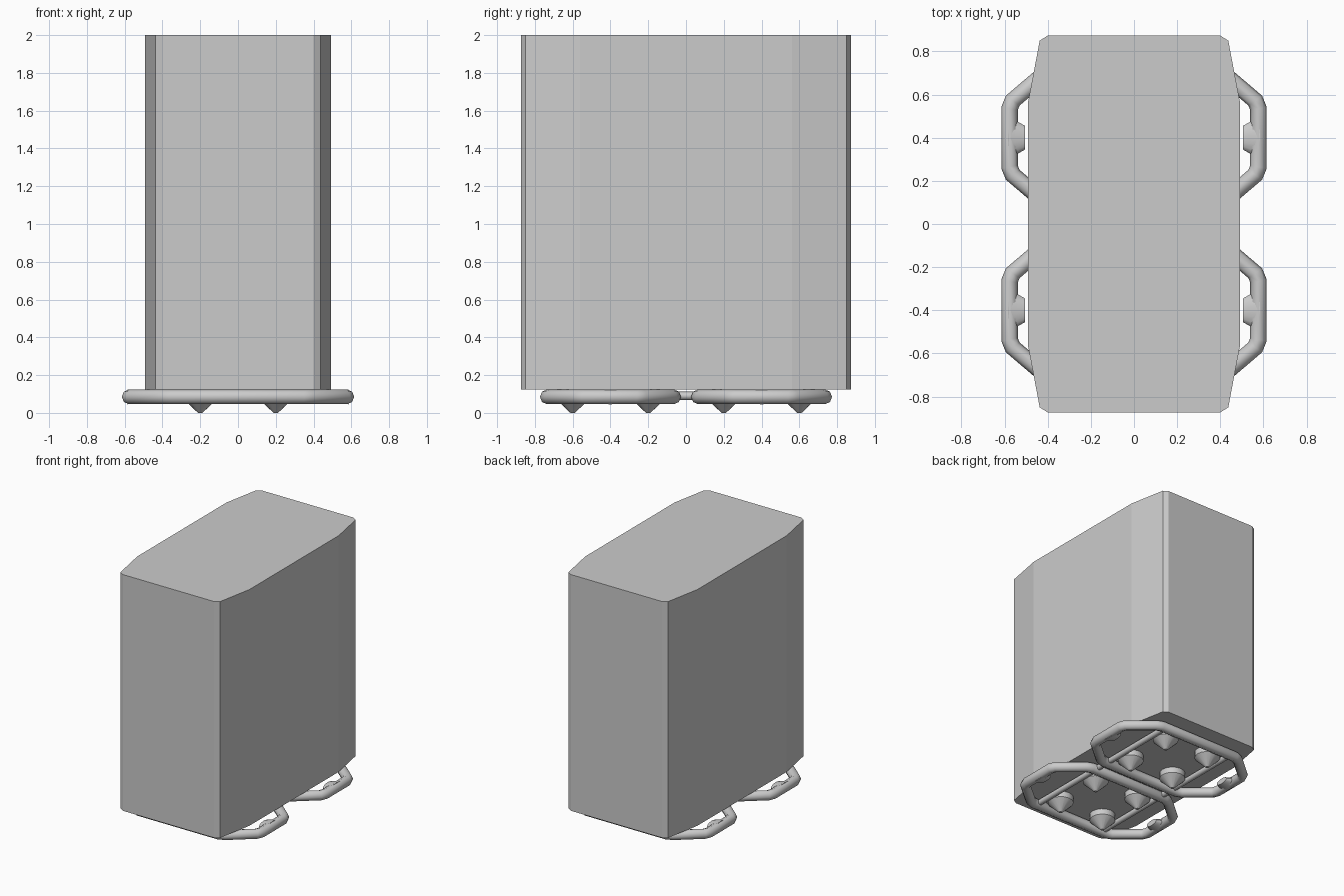
import bpy, bmesh, math
from mathutils import Matrix

if "Cube" in bpy.data.objects:
    bpy.data.objects.remove(bpy.data.objects["Cube"])


def finish(bm, name, smooth=True):
    bmesh.ops.recalc_face_normals(bm, faces=bm.faces)
    me = bpy.data.meshes.new(name)
    bm.to_mesh(me)
    bm.free()
    ob = bpy.data.objects.new(name, me)
    bpy.context.collection.objects.link(ob)
    if smooth:
        bpy.ops.object.select_all(action='DESELECT')
        ob.select_set(True)
        bpy.context.view_layer.objects.active = ob
        bpy.ops.object.shade_smooth_by_angle(angle=math.radians(40))
    return ob


def tube(name, points, radius, closed):
    cu = bpy.data.curves.new(name, 'CURVE')
    cu.dimensions = '3D'
    cu.bevel_depth = radius
    cu.bevel_resolution = 2
    cu.use_fill_caps = True
    sp = cu.splines.new('POLY')
    sp.points.add(len(points) - 1)
    for p, co in zip(sp.points, points):
        p.co = (*co, 1)
    sp.use_cyclic_u = closed
    ob = bpy.data.objects.new(name, cu)
    bpy.context.collection.objects.link(ob)
    return ob


# Tall block with tapered, chamfered ends
quarter = [(0.492, 0.56), (0.437, 0.85), (0.40, 0.873)]
outline = quarter + [(-x, y) for x, y in reversed(quarter)]
outline += [(-x, -y) for x, y in outline]
bm = bmesh.new()
base = bm.faces.new([bm.verts.new((x, y, 0.125)) for x, y in outline])
top = bmesh.ops.extrude_face_region(bm, geom=[base])
bmesh.ops.translate(bm, vec=(0, 0, 1.875),
                    verts=[v for v in top['geom'] if isinstance(v, bmesh.types.BMVert)])
finish(bm, "tall_body", smooth=False)

# Two octagonal tube rings under the body, with softened corners
corner = [(0.577, 0.135), (0.562, 0.172), (0.39, 0.318), (0.345, 0.335)]
loop = corner + [(-x, y) for x, y in reversed(corner)]
loop += [(-x, -y) for x, y in loop]
for label, cy in (("front", -0.4), ("back", 0.4)):
    tube(label + "_ring", [(x, y + cy, 0.085) for x, y in loop], 0.039, True)

# Slim rails joining the rings
for label, x in (("left", -0.31), ("right", 0.31)):
    tube(label + "_rail", [(x, -0.735, 0.09), (x, 0.735, 0.09)], 0.022, False)

# Pointed feet under the body
bm = bmesh.new()
for x in (-0.2, 0.2):
    for y in (-0.6, -0.2, 0.2, 0.6):
        bmesh.ops.create_cone(bm, cap_ends=True, segments=16, radius1=0.012, radius2=0.095,
                              depth=0.08, matrix=Matrix.Translation((x, y, 0.04)))
        bmesh.ops.create_cone(bm, cap_ends=True, segments=16, radius1=0.095, radius2=0.095,
                              depth=0.045, matrix=Matrix.Translation((x, y, 0.1025)))
finish(bm, "pointed_feet")

# Flattened studs on the inside of the ring ends
bm = bmesh.new()
for s in (-1, 1):
    for y in (-0.4, 0.4):
        m = (Matrix.Translation((s * 0.545, y, 0.085))
             @ Matrix.Diagonal((1, 1, 0.4, 1))
             @ Matrix.Rotation(-s * math.pi / 2, 4, 'Y'))
        bmesh.ops.create_cone(bm, cap_ends=True, segments=16, radius1=0.1, radius2=0.055,
                              depth=0.08, matrix=m)
finish(bm, "ring_studs")
